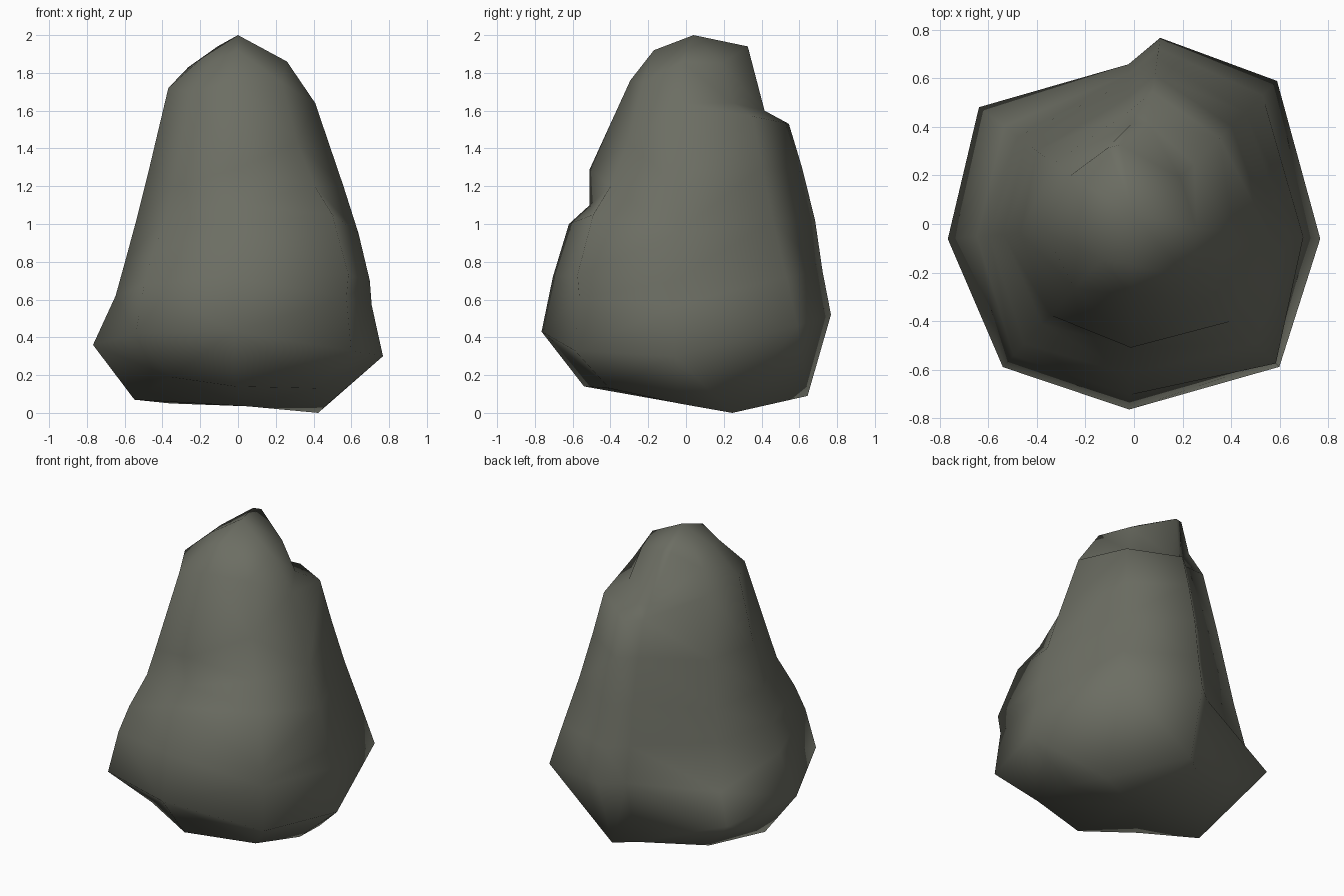
import bpy, bmesh, math

if "Cube" in bpy.data.objects:
    bpy.data.objects.remove(bpy.data.objects["Cube"])

# Rock colour
stone = bpy.data.materials.new("olive grey stone")
stone.diffuse_color = (0.15, 0.155, 0.125, 1)
stone.use_nodes = True
stone.node_tree.nodes["Principled BSDF"].inputs["Base Color"].default_value = stone.diffuse_color

# Eight vertical contours round the boulder: direction -> (height, radius) from base up
contours = {
    184.6: [(.07, .55), (.36, .77), (.62, .65), (.80, .60), (1.02, .54), (1.30, .47), (1.72, .37), (1.88, .19)],
    227.5: [(.19, .53), (.42, .80), (.68, .735), (.84, .67), (1.04, .56), (1.20, .51), (1.70, .36), (1.86, .20)],
    268.5: [(.14, .54), (.43, .765), (.72, .705), (1.00, .62), (1.10, .51), (1.29, .51), (1.76, .295), (1.92, .17)],
    315.5: [(.13, .58), (.33, .84), (.61, .805), (.73, .82), (1.05, .70), (1.20, .57), (1.43, .44), (1.75, .325)],
    355.5: [(.05, .48), (.30, .77), (.57, .71), (.70, .70), (.95, .64), (1.20, .56), (1.64, .41), (1.86, .26)],
    45.0: [(.00, .49), (.46, .834), (.72, .75), (1.02, .65), (1.30, .57), (1.57, .50), (1.64, .35), (1.85, .27)],
    82.0: [(.09, .65), (.52, .775), (.75, .73), (1.02, .69), (1.30, .62), (1.53, .55), (1.60, .42), (1.94, .332)],
    143.0: [(.05, .45), (.33, .80), (.50, .67), (.80, .60), (1.00, .56), (1.30, .50), (1.69, .415), (1.83, .33)],
}
# Points turned off their contour: (direction, index) -> degrees
turns = {(45.0, 0): -15, (82.0, 7): 18}

# Step beside the raised back slab: the slab's edge, set back below its ledge
contours[92.0] = [(z, min(r, max(r * .85, .41))) for z, r in contours[82.0]]
turns[92.0, 7] = 17

# Boulder skin between neighbouring contours, closed at peak and base
bm = bmesh.new()
columns = []
for angle, profile in sorted(contours.items()):
    column = []
    for k, (z, r) in enumerate(profile):
        a = math.radians(angle + turns.get((angle, k), 0))
        column.append(bm.verts.new((r * math.cos(a), r * math.sin(a), z)))
    columns.append(column)
peak = bm.verts.new((0, .04, 2))
base = bm.verts.new((.05, .05, .035))
for i, left in enumerate(columns):
    right = columns[(i + 1) % len(columns)]
    for k in range(len(left) - 1):
        bm.faces.new((left[k], right[k], right[k + 1], left[k + 1]))
    bm.faces.new((left[-1], right[-1], peak))
    bm.faces.new((right[0], left[0], base))
bmesh.ops.triangulate(bm, faces=bm.faces[:])
bmesh.ops.recalc_face_normals(bm, faces=bm.faces[:])

mesh = bpy.data.meshes.new("boulder")
bm.to_mesh(mesh)
bm.free()
mesh.materials.append(stone)
boulder = bpy.data.objects.new("boulder", mesh)
bpy.context.collection.objects.link(boulder)

# Smooth faces, keeping only the sharpest breaks
bpy.context.view_layer.objects.active = boulder
boulder.select_set(True)
bpy.ops.object.shade_smooth_by_angle(angle=math.radians(80))
